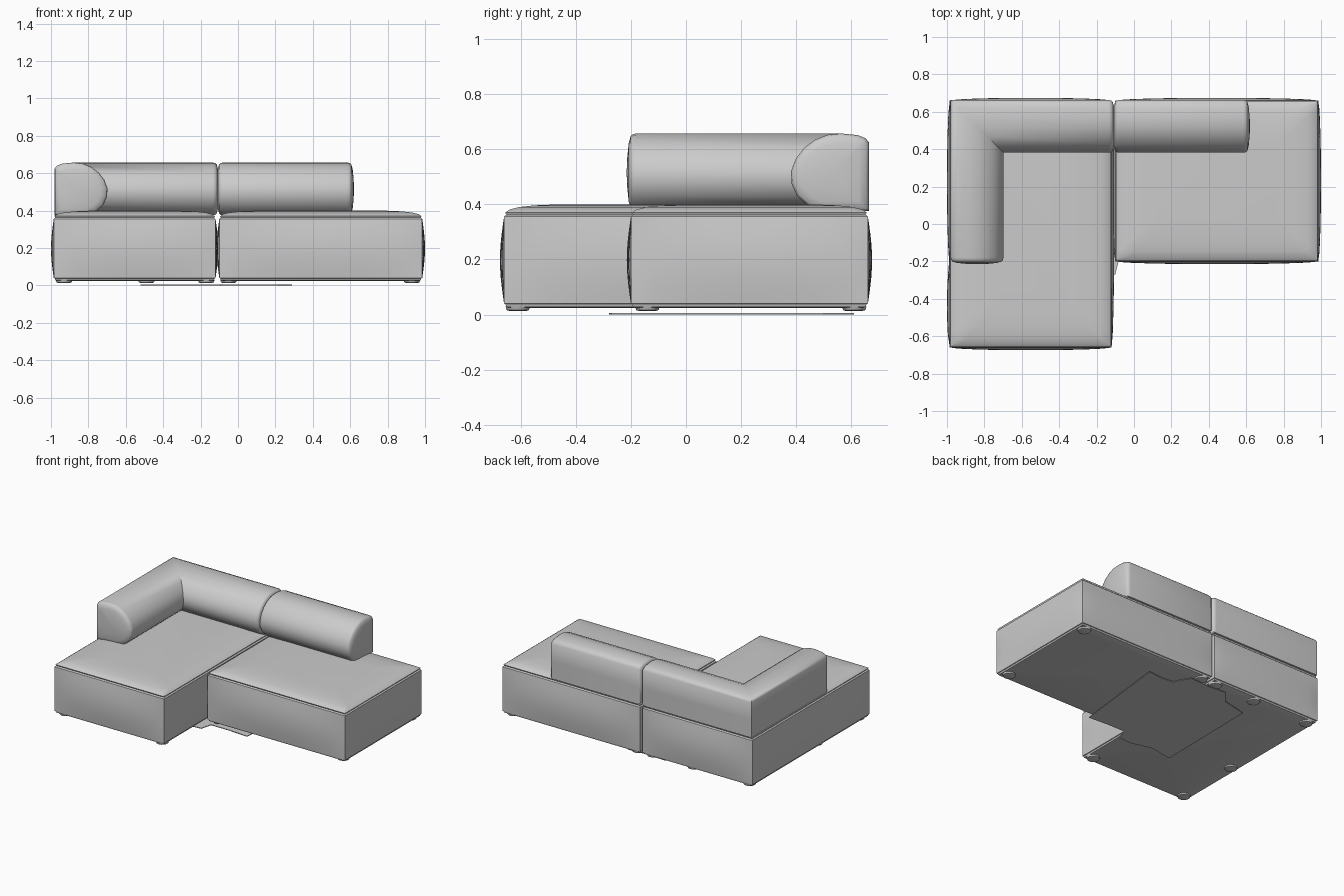
import bpy, bmesh, math
from mathutils import Vector

cube = bpy.data.objects.get("Cube")
if cube:
    bpy.data.objects.remove(cube, do_unlink=True)

fabric = bpy.data.materials.new("light_grey_fabric")
fabric.use_nodes = True
grey = (0.6, 0.6, 0.6, 1)
fabric.diffuse_color = grey
fabric.node_tree.nodes["Principled BSDF"].inputs["Base Color"].default_value = grey


def finish(name, bm, angle=40):
    """Turn a bmesh into a smooth-shaded object."""
    bmesh.ops.recalc_face_normals(bm, faces=bm.faces[:])
    mesh = bpy.data.meshes.new(name)
    bm.to_mesh(mesh)
    bm.free()
    ob = bpy.data.objects.new(name, mesh)
    bpy.context.collection.objects.link(ob)
    mesh.materials.append(fabric)
    bpy.ops.object.select_all(action='DESELECT')
    ob.select_set(True)
    bpy.context.view_layer.objects.active = ob
    bpy.ops.object.shade_smooth_by_angle(angle=math.radians(angle))
    return ob


def loft(name, rings, angle=40):
    """Skin a list of closed rings and cap both ends."""
    bm = bmesh.new()
    loops = [[bm.verts.new(p) for p in ring] for ring in rings]
    n = len(loops[0])
    for a, b in zip(loops, loops[1:]):
        for i in range(n):
            j = (i + 1) % n
            bm.faces.new((a[i], a[j], b[j], b[i]))
    bm.faces.new(loops[0])
    bm.faces.new(loops[-1])
    return finish(name, bm, angle)


def puff(t, split):
    """Soft bulge along a side, pinched at an optional split."""
    if split:
        t = t / split if t < split else (t - split) / (1 - split)
    return math.sqrt(max(0, math.sin(math.pi * t)))


# Seat bases: height and inset of each ring, with a seam groove under the domed top
LOW, HIGH, BULGE, STEPS = 0.04, 0.355, 0.015, 20
levels = [(0.024, 0.025), (0.028, 0.008), (0.038, 0.005)]
levels += [(LOW + (HIGH - LOW) * k / 10, 0) for k in range(11)]
levels += [(0.362, 0.008), (0.37, 0.004), (0.381, 0.02), (0.39, 0.055),
           (0.396, 0.11), (0.4, 0.2)]


def seat(name, x0, x1, y0, y1, left_split=0):
    rings = []
    for z, inset in levels:
        c = [Vector((x0 + inset, y0 + inset, z)), Vector((x1 - inset, y0 + inset, z)),
             Vector((x1 - inset, y1 - inset, z)), Vector((x0 + inset, y1 - inset, z))]
        up = max(0, math.sin(math.pi * min(1, max(0, (z - LOW) / (HIGH - LOW)))))
        ring = []
        for s in range(4):
            a, b = c[s], c[(s + 1) % 4]
            d = (b - a).normalized()
            out = Vector((d.y, -d.x, 0))
            for k in range(STEPS):
                t = k / STEPS
                ring.append(a.lerp(b, t) + out * BULGE * up * puff(t, left_split if s == 3 else 0))
        rings.append(ring)
    loft(name, rings)


seat("chaise_seat", -0.985, -0.12, -0.66, 0.66, left_split=0.66)
seat("wide_seat", -0.1, 0.985, -0.2, 0.66)

# Backrest section: distance from the flat outer face, and height
section = [(0, 0.375), (0, 0.5), (0, 0.625), (0.012, 0.64), (0.04, 0.651), (0.1, 0.657),
           (0.15, 0.652), (0.195, 0.634), (0.235, 0.604), (0.265, 0.565), (0.282, 0.52),
           (0.28, 0.475), (0.26, 0.43), (0.22, 0.395), (0.18, 0.375)]
end_cap = [(0, 0.1), (0.002, 0.4), (0.007, 0.75), (0.014, 0.93), (0.022, 0.98), (0.035, 1)]
BACK, SIDE = 0.663, -0.98


def scaled(s):
    return [(0.14 + (u - 0.14) * s, 0.515 + (z - 0.515) * s) for u, z in section]


def along_back(x, s=1):
    return [(x, BACK - u, z) for u, z in scaled(s)]


def along_side(y, s=1):
    return [(SIDE + u, y, z) for u, z in scaled(s)]


mitre = [(SIDE + u, BACK - u, z) for u, z in section]
loft("corner_backrest",
     [along_side(-0.215 + d, s) for d, s in end_cap] + [mitre]
     + [along_back(-0.1 - d, s) for d, s in reversed(end_cap)])
loft("straight_backrest",
     [along_back(-0.115 + d, s) for d, s in end_cap]
     + [along_back(0.62 - d, s) for d, s in reversed(end_cap)])

# Low round feet
feet = [(-0.93, -0.61), (-0.17, -0.61), (-0.93, -0.14), (-0.93, 0.61), (-0.49, 0.61),
        (-0.17, 0.61), (-0.05, 0.61), (-0.05, -0.14), (0.93, -0.14), (0.93, 0.61)]
for i, (x, y) in enumerate(feet):
    loft(f"foot_{i + 1}",
         [[(x + r * math.cos(k * math.tau / 24), y + r * math.sin(k * math.tau / 24), z)
           for k in range(24)] for z, r in ((0.013, 0.03), (0.016, 0.04), (0.03, 0.045))])

# Thin irregular floor rug
outline = [(0.21, -0.2), (0.29, 0.5), (0.18, 0.49), (0.09, 0.5), (0.03, 0.61), (-0.12, 0.6),
           (-0.26, 0.61), (-0.33, 0.52), (-0.51, 0.48), (-0.52, -0.27), (-0.36, -0.24),
           (-0.2, -0.28), (-0.1, -0.27), (-0.08, -0.19), (0.05, -0.19)]
loft("floor_rug", [[(x, y, z) for x, y in outline] for z in (0, 0.005)], 30)
